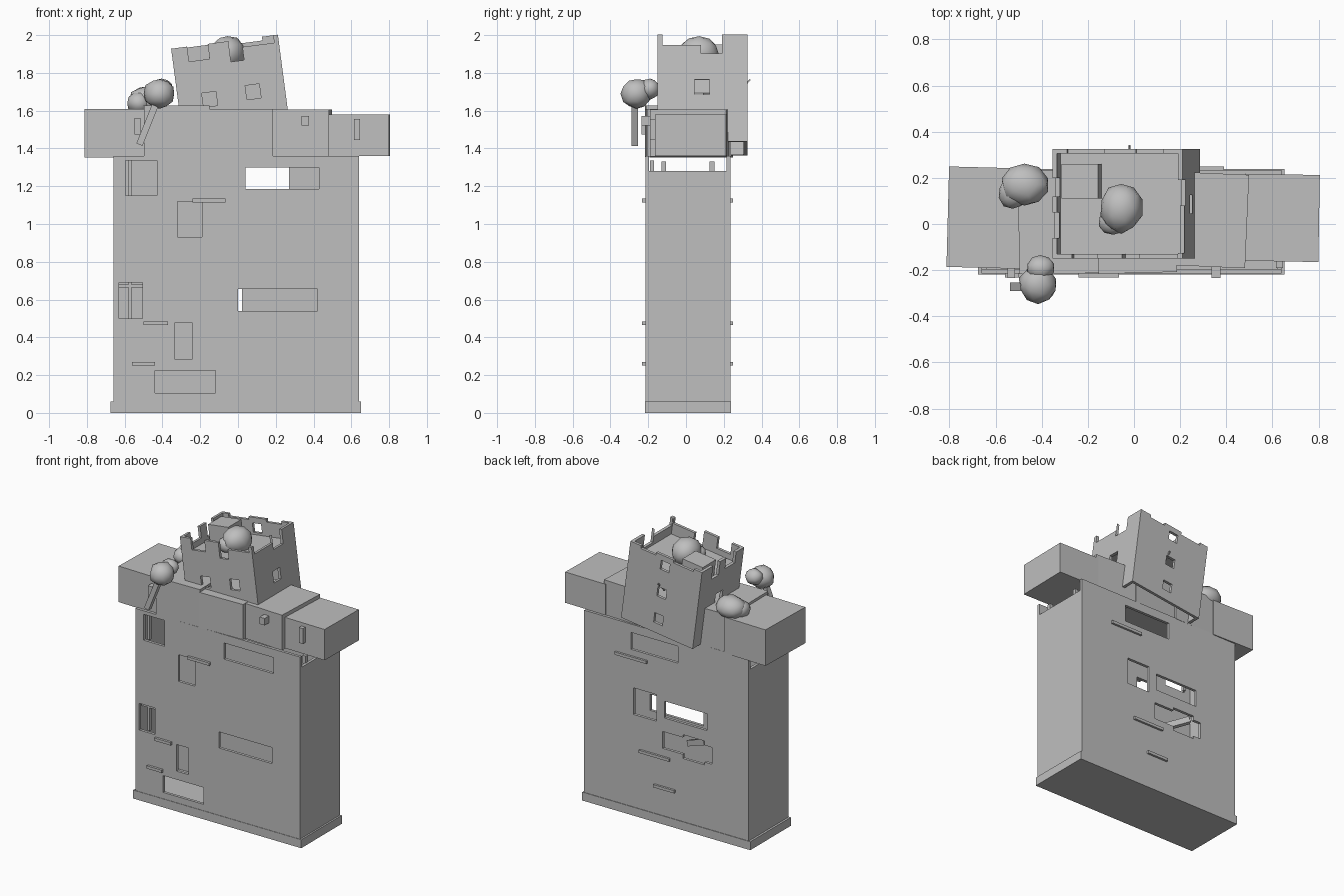
import bpy, bmesh, math, random
from mathutils import Vector, Matrix

random.seed(4)
stone = bpy.data.materials.new("light_grey")
stone.diffuse_color = (0.52, 0.52, 0.52, 1)


def boxes(name, dims):
    """One mesh made of boxes given as (x0, x1, y0, y1, z0, z1)."""
    bm = bmesh.new()
    for x0, x1, y0, y1, z0, z1 in dims:
        m = Matrix.Translation(((x0 + x1) / 2, (y0 + y1) / 2, (z0 + z1) / 2))
        m = m @ Matrix.Diagonal((x1 - x0, y1 - y0, z1 - z0, 1))
        bmesh.ops.create_cube(bm, size=1, matrix=m)
    me = bpy.data.meshes.new(name)
    bm.to_mesh(me)
    bm.free()
    ob = bpy.data.objects.new(name, me)
    bpy.context.collection.objects.link(ob)
    me.materials.append(stone)
    return ob


def cut(ob, dims):
    """Subtract boxes from an object."""
    for d in dims:
        cutter = boxes("cutter", [d])
        mod = ob.modifiers.new("cut", 'BOOLEAN')
        mod.operation = 'DIFFERENCE'
        mod.solver = 'EXACT'
        mod.object = cutter
        bpy.context.view_layer.objects.active = ob
        bpy.ops.object.modifier_apply(modifier=mod.name)
        bpy.data.objects.remove(cutter, do_unlink=True)


def beam(name, a, b, w):
    """Square bar between two points."""
    a, b = Vector(a), Vector(b)
    ob = boxes(name, [(-w / 2, w / 2, -w / 2, w / 2, 0, (b - a).length)])
    ob.location = a
    ob.rotation_euler = (b - a).to_track_quat('Z', 'Y').to_euler()
    return ob


def blob(name, c, s):
    """Low-poly rounded foliage."""
    bpy.ops.mesh.primitive_ico_sphere_add(subdivisions=2, radius=1, location=c)
    ob = bpy.context.object
    ob.name = name
    for v in ob.data.vertices:
        v.co *= random.uniform(0.93, 1.04)
    ob.scale = s
    ob.data.materials.append(stone)
    bpy.ops.object.shade_smooth()


# Hollow main block with open ends under the roof boxes
block = boxes("main_block", [(-0.66, 0.64, -0.215, 0.235, 0, 1.36)])
F = (-0.3, -0.1)     # cutting depth through the front wall
B = (0.1, 0.3)       # cutting depth through the back wall
cut(block, [
    (-0.64, 0.62, -0.195, 0.215, 0.06, 1.5),
    (-0.8, 0.8, -0.195, 0.215, 1.28, 1.5),
    # front windows
    (-0.595, -0.43, *F, 1.15, 1.335),
    (-0.32, -0.19, *F, 0.93, 1.12),
    (-0.63, -0.505, *F, 0.50, 0.69),
    (-0.335, -0.24, *F, 0.285, 0.475),
    (-0.44, -0.12, *F, 0.105, 0.225),
    (0.0, 0.42, *F, 0.54, 0.655),
    (0.04, 0.43, *F, 1.185, 1.30),
    # back windows
    (-0.10, 0.27, *B, 1.18, 1.30),
    (0.07, 0.25, *B, 0.72, 0.91),
    (-0.33, 0.007, *B, 0.76, 0.88),
    (-0.15, 0.02, *B, 0.54, 0.66),
    (-0.31, -0.14, *B, 0.51, 0.68),
    (-0.37, -0.30, *B, 0.53, 0.65),
])

# Plinth
boxes("plinth", [(-0.675, 0.652, -0.218, 0.239, 0, 0.06)])

# Thin ledges on front and back
boxes("ledges", [
    (-0.24, -0.065, -0.232, -0.21, 1.115, 1.135),
    (-0.50, -0.37, -0.232, -0.21, 0.465, 0.485),
    (-0.56, -0.44, -0.232, -0.21, 0.25, 0.27),
    (0.14, 0.39, 0.23, 0.25, 1.115, 1.135),
    (-0.04, 0.20, 0.23, 0.25, 0.465, 0.485),
    (-0.08, 0.085, 0.23, 0.25, 0.25, 0.27),
])

# Mullions and short posts inside the block
boxes("window_bars", [
    (-0.58, -0.565, -0.19, -0.17, 1.15, 1.335),
    (-0.58, -0.565, -0.19, -0.17, 0.50, 0.69),
    (-0.63, -0.505, -0.19, -0.17, 0.665, 0.68),
])
boxes("short_posts", [(0.6, 0.625, y, y + 0.025, 1.27, 1.33) for y in (-0.13, 0.125)])
beam("inner_plank", (-0.1, 0.1, 0.56), (-0.3, 0.2, 0.66), 0.04)

# Slightly twisted boxes along the top: x0, x1, y0, y1, z0, z1, turn
for i, (x0, x1, y0, y1, z0, z1, turn) in enumerate([
        (-0.807, -0.48, -0.19, 0.245, 1.353, 1.61, -1.5),
        (-0.50, -0.155, -0.215, 0.235, 1.355, 1.628, 0.8),
        (-0.16, 0.18, -0.212, 0.225, 1.355, 1.61, 1.5),
        (0.17, 0.49, -0.185, 0.22, 1.357, 1.607, -2.5),
        (0.48, 0.802, -0.162, 0.215, 1.36, 1.58, -1.0)]):
    cx, cy = (x0 + x1) / 2, (y0 + y1) / 2
    ob = boxes(f"roof_box_{i + 1}", [(x0 - cx, x1 - cx, y0 - cy, y1 - cy, z0, z1)])
    ob.location = (cx, cy, 0)
    ob.rotation_euler[2] = math.radians(turn)

# Little plates on the roof boxes
boxes("wall_plates", [
    (-0.548, -0.515, -0.235, -0.185, 1.475, 1.56),
    (0.335, 0.375, -0.235, -0.18, 1.522, 1.572),
    (0.615, 0.645, -0.19, -0.15, 1.445, 1.555),
])

# Leaning hollow tower with a notched parapet
tower = boxes("tower", [(-0.285, 0.285, -0.15, 0.325, 0, 0.57)])
cut(tower, [
    (-0.265, 0.265, -0.13, 0.305, -0.1, 0.42),
    (-0.265, 0.265, -0.13, 0.305, 0.45, 0.7),
    # front windows
    (-0.155, -0.08, -0.2, -0.1, 0.24, 0.315),
    (0.078, 0.153, -0.2, -0.1, 0.25, 0.325),
    # side windows
    (-0.4, 0.4, 0.045, 0.125, 0.25, 0.33),
    # back windows
    (-0.035, 0.035, 0.28, 0.4, 0.07, 0.14),
    (-0.035, 0.035, 0.28, 0.4, 0.265, 0.335),
    (-0.035, 0.035, 0.28, 0.4, 0.465, 0.53),
    # parapet notches
    (-0.20, -0.09, -0.2, -0.1, 0.49, 0.7),
    (0.02, 0.09, -0.2, -0.1, 0.46, 0.7),
    (0.09, 0.26, -0.2, -0.1, 0.53, 0.7),
    (0.2, 0.4, -0.125, 0.08, 0.515, 0.7),
    (0.2, 0.4, 0.08, 0.19, 0.47, 0.7),
    (-0.4, -0.2, -0.06, 0.05, 0.49, 0.7),
    (-0.4, -0.2, 0.12, 0.2, 0.47, 0.7),
    (-0.22, -0.06, 0.28, 0.4, 0.55, 0.7),
    (0.08, 0.2, 0.28, 0.4, 0.55, 0.7),
])
crate = boxes("roof_crate", [(-0.245, -0.085, 0.11, 0.26, 0.45, 0.565)])
for ob in (tower, crate):
    ob.location = (0.003, 0, 1.40)
    ob.rotation_euler[1] = math.radians(-7.5)
beam("window_bar", (-0.02, 0.27, 1.69), (-0.02, 0.34, 1.765), 0.008)

# Bushes and the leaning trunk
blob("tower_bush", (-0.055, 0.07, 1.90), (0.095, 0.11, 0.098))
blob("tower_bush_small", (-0.09, 0.01, 1.88), (0.065, 0.06, 0.055))
blob("front_tree_crown", (-0.415, -0.262, 1.69), (0.085, 0.085, 0.082))
blob("front_tree_crown_small", (-0.405, -0.19, 1.715), (0.06, 0.055, 0.055))
beam("front_tree_trunk", (-0.522, -0.272, 1.42), (-0.43, -0.272, 1.65), 0.035)
blob("back_bush", (-0.475, 0.17, 1.655), (0.105, 0.092, 0.08))
blob("back_bush_small", (-0.525, 0.135, 1.64), (0.065, 0.07, 0.06))
